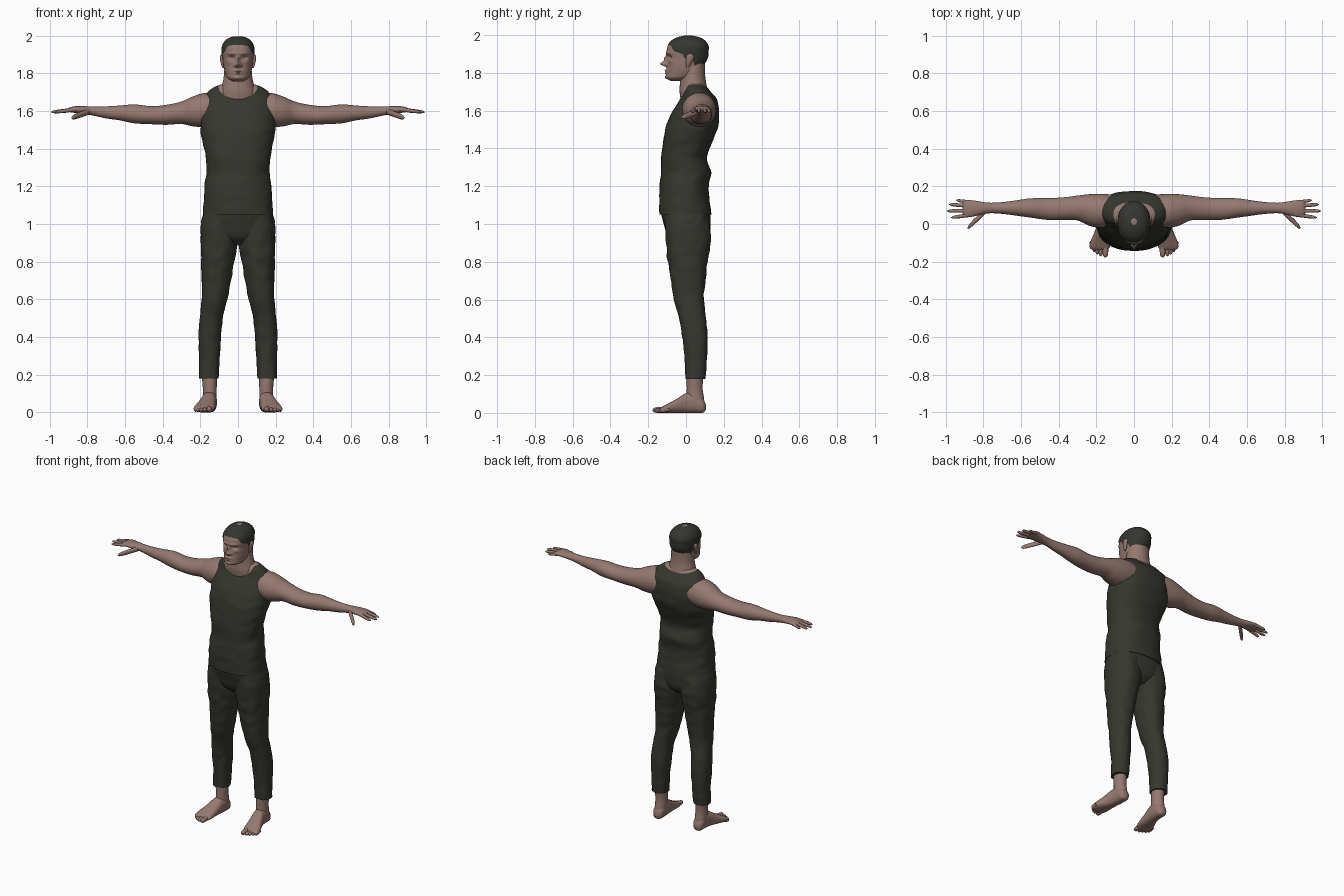
import bpy, bmesh, math
from mathutils import Vector, noise

cube = bpy.data.objects.get("Cube")
if cube:
    bpy.data.objects.remove(cube, do_unlink=True)


def material(name, colour):
    mat = bpy.data.materials.new(name)
    mat.use_nodes = True
    mat.diffuse_color = (*colour, 1)
    shader = mat.node_tree.nodes["Principled BSDF"]
    shader.inputs["Base Color"].default_value = (*colour, 1)
    shader.inputs["Roughness"].default_value = 0.8
    return mat


skin = material("skin", (.3, .19, .16))
cloth = material("dark cloth", (.036, .038, .028))
hair_colour = material("dark hair", (.035, .037, .029))
parts = []


def slope(rows, i, k):
    a, b = rows[max(i - 1, 0)], rows[min(i + 1, len(rows) - 1)]
    return (b[k] - a[k]) / (b[0] - a[0])


def sample(rows, t):
    """Smoothly interpolated centre and radii at position t."""
    i = 0
    while i < len(rows) - 2 and t > rows[i + 1][0]:
        i += 1
    a, b = rows[i], rows[i + 1]
    span = b[0] - a[0]
    u = (t - a[0]) / span
    ease = u * u * (3 - 2 * u)
    result = []
    for k in range(1, len(a)):
        into = u * (1 - u) ** 2 * span * slope(rows, i, k)
        out = u * u * (u - 1) * span * slope(rows, i + 1, k)
        result.append(a[k] + (b[k] - a[k]) * ease + into + out)
    return result


def ramp(points, t):
    """Piecewise linear lookup."""
    if t <= points[0][0]:
        return points[0][1]
    for (a, low), (b, high) in zip(points, points[1:]):
        if t <= b:
            return low + (high - low) * (t - a) / (b - a)
    return points[-1][1]


def loft(name, rows, mat, axis="z", sides=32, rings=30, power=2, grow=0,
         folds=0, low=None, high=None, shape=None, mirror=False):
    """Skin oval sections; rows hold position, two centres, two radii."""
    rows = sorted(rows)
    bm = bmesh.new()
    grid = []
    for r in range(rings + 1):
        ring = []
        for s in range(sides):
            angle = math.tau * s / sides
            c, d = math.cos(angle), math.sin(angle)
            start = low(d) if low else rows[0][0]
            end = high(d) if high else rows[-1][0]
            t = start + (end - start) * r / rings
            a, b, ra, rb = sample(rows, t)
            crease = 1 + folds * noise.noise(Vector((c * 2, d * 2, t * 20)))
            a += math.copysign(abs(c) ** (2 / power), c) * (max(ra, .001) + grow) * crease
            b += math.copysign(abs(d) ** (2 / power), d) * (max(rb, .001) + grow) * crease
            point = {"x": (t, a, b), "y": (a, t, b), "z": (a, b, t)}[axis]
            ring.append(bm.verts.new(shape(Vector(point)) if shape else point))
        grid.append(ring)
    for lower, upper in zip(grid, grid[1:]):
        for s in range(sides):
            n = (s + 1) % sides
            bm.faces.new((lower[s], lower[n], upper[n], upper[s]))
    if not low:
        bm.faces.new(grid[0])
    if not high:
        bm.faces.new(grid[-1])
    bmesh.ops.recalc_face_normals(bm, faces=bm.faces)
    mesh = bpy.data.meshes.new(name)
    bm.to_mesh(mesh)
    bm.free()
    mesh.materials.append(mat)
    obj = bpy.data.objects.new(name, mesh)
    bpy.context.collection.objects.link(obj)
    if mirror:
        obj.modifiers.new("Mirror", "MIRROR").use_mirror_merge = False
    parts.append(obj)
    return obj


def digit(name, start, end, radius, axis):
    """Round-tipped finger or toe, mirrored to the other side."""
    start, end = Vector(start), Vector(end)
    rows = []
    for f, width in ((0, 1), (.4, 1), (.8, .88), (.94, .6), (1, .1)):
        p = start.lerp(end, f)
        t, a, b = (p.x, p.y, p.z) if axis == "x" else (p.y, p.x, p.z)
        rows.append((t, a, b, radius * width, radius * width))
    loft(name, rows, skin, axis, 12, 14, mirror=True)


# Torso: the shirt and the skin just beneath it share one profile
torso = [
    (1.05, 0, -.003, .187, .137), (1.12, 0, -.008, .182, .134),
    (1.2, 0, -.01, .177, .13), (1.27, 0, 0, .168, .132),
    (1.35, 0, -.01, .171, .121), (1.42, 0, .005, .184, .128),
    (1.5, 0, .028, .199, .138), (1.57, 0, .045, .197, .13),
    (1.63, 0, .06, .188, .112), (1.67, 0, .066, .18, .092),
    (1.7, 0, .058, .163, .073), (1.725, 0, .052, .132, .06),
    (1.74, 0, .05, .1, .05)]
loft("shirt", torso, cloth, sides=72, rings=70, power=2.35, folds=.03,
     high=lambda d: 1.735 - (.072 * -d ** 5 if d < 0 else .015 * d ** 4) if d >= 0
     else 1.735 - .072 * abs(d) ** 5)
loft("chest", [row for row in torso if row[0] > 1.4], skin,
     sides=56, power=2.35, grow=-.006)
loft("neck", [(1.64, 0, .05, .11, .075), (1.7, 0, .042, .098, .076),
              (1.735, 0, .038, .086, .071), (1.78, 0, .036, .076, .066),
              (1.86, 0, .04, .07, .06)], skin)

# Trousers
loft("trouser_hips", [(.89, 0, .012, .05, .07), (.93, 0, .012, .15, .108),
                      (1, 0, .006, .195, .124), (1.06, 0, -.002, .183, .13),
                      (1.12, 0, -.008, .172, .124)], cloth, sides=48, power=2.3)
loft("trouser_legs", [
    (.18, .155, .05, .053, .053), (.3, .152, .052, .055, .06),
    (.4, .15, .048, .06, .067), (.5, .142, .035, .061, .071),
    (.6, .125, .015, .068, .08), (.7, .115, .012, .078, .091),
    (.8, .108, .01, .088, .105), (.9, .1, .012, .098, .118),
    (1, .097, .007, .098, .118), (1.06, .094, 0, .085, .11)],
    cloth, sides=40, rings=60, power=2.2, folds=.06, mirror=True)

# Feet
loft("ankles", [(.03, .15, .06, .035, .04), (.08, .15, .05, .037, .045),
                (.13, .15, .046, .037, .042), (.24, .153, .05, .044, .046)],
     skin, mirror=True)
loft("feet", [
    (.105, .15, .03, .012, .014), (.094, .15, .036, .03, .034),
    (.05, .15, .052, .038, .052), (0, .155, .052, .04, .052),
    (-.05, .166, .037, .047, .037), (-.1, .178, .023, .055, .023),
    (-.13, .183, .015, .05, .015), (-.14, .183, .013, .03, .008)],
    skin, axis="y", power=2.4, mirror=True)
for i, (x, y, size) in enumerate([(.152, -.178, .016), (.177, -.172, .012),
                                  (.195, -.162, .011), (.211, -.149, .01),
                                  (.226, -.133, .009)]):
    digit(f"toes_{i}", (x, -.09, .018), (x, y, size * .9), size, "y")

# Arms and hands
loft("arms", [
    (.1, .075, 1.61, .08, .08), (.18, .07, 1.605, .09, .09),
    (.24, .075, 1.598, .083, .079), (.3, .085, 1.591, .066, .06),
    (.38, .081, 1.58, .06, .053), (.46, .08, 1.578, .058, .048),
    (.55, .085, 1.585, .051, .05), (.63, .085, 1.59, .04, .039),
    (.7, .085, 1.593, .031, .032), (.77, .085, 1.6, .028, .024),
    (.82, .084, 1.605, .036, .021), (.87, .082, 1.608, .045, .017),
    (.9, .084, 1.606, .043, .011), (.91, .085, 1.605, .03, .004)],
    skin, axis="x", rings=70, mirror=True)
fingers = {"little": (.115, .945, .126, .009), "ring": (.095, .983, .104, .01),
           "middle": (.071, .993, .069, .01), "index": (.049, .972, .034, .01)}
for finger, (base, reach, tip, size) in fingers.items():
    digit(finger + "_fingers", (.86, base, 1.609), (reach, tip, 1.594), size, "x")
digit("thumbs", (.79, .068, 1.598), (.885, -.022, 1.563), .016, "x")

# Head, with the features pushed in or out of the front
features = [  # across, height, width, tallness, push forward
    (0, 1.848, .012, .013, .036), (0, 1.875, .009, .016, .017),
    (.015, 1.843, .008, .008, .012), (.034, 1.883, .015, .01, -.015),
    (.03, 1.906, .026, .008, .007), (.05, 1.86, .015, .012, .005),
    (0, 1.812, .022, .006, .011), (0, 1.799, .02, .005, .009),
    (0, 1.775, .024, .01, .007)]


def face(p):
    if p.y < -.02:
        fade = min(1, (-.02 - p.y) / .04)
        x, z = abs(p.x), p.z
        for across, height, width, tall, push in features:
            fall = ((x - across) / width) ** 2 + ((z - height) / tall) ** 2
            p.y -= push * fade * math.exp(-fall)
    return p


head = [
    (1.758, 0, -.05, .03, .03), (1.772, 0, -.037, .055, .066),
    (1.8, 0, -.014, .068, .09), (1.84, 0, -.004, .077, .096),
    (1.88, 0, .006, .081, .106), (1.91, 0, .006, .083, .109),
    (1.945, 0, .01, .081, .105), (1.975, 0, .012, .064, .081),
    (1.99, 0, .013, .041, .051), (1.997, 0, .013, .015, .018)]
loft("head", head, skin, sides=96, rings=80, power=2.15, shape=face)
hairline = [(-.95, 1.95), (-.8, 1.945), (-.6, 1.915), (-.2, 1.9),
            (-.1, 1.875), (.05, 1.875), (.2, 1.88), (.5, 1.835), (1, 1.825)]
loft("hair", head, hair_colour, sides=96, rings=40, power=2.15, grow=.004,
     low=lambda d: ramp(hairline, d))
loft("ears", [(1.828, .078, .008, .004, .005), (1.845, .081, .012, .008, .012),
              (1.878, .087, .02, .009, .02), (1.895, .087, .022, .008, .016),
              (1.902, .085, .022, .002, .005)], skin, sides=20, mirror=True)

# Smooth shading with crisp hems
bpy.ops.object.select_all(action="DESELECT")
for obj in parts:
    obj.select_set(True)
bpy.context.view_layer.objects.active = parts[0]
bpy.ops.object.shade_smooth_by_angle(angle=math.radians(50))
